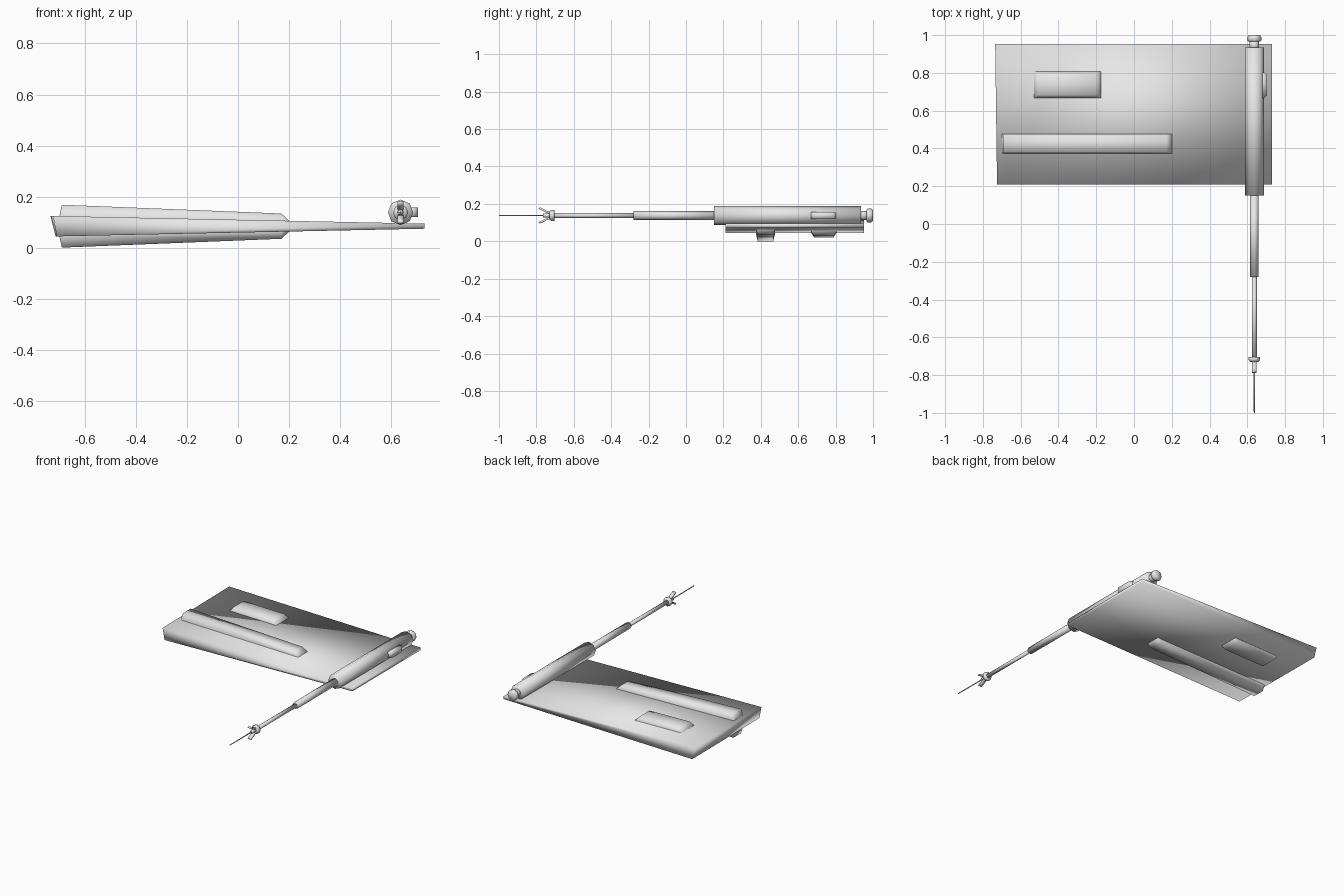
import bpy, bmesh, math

cube = bpy.data.objects.get("Cube")
if cube:
    bpy.data.objects.remove(cube)

grey = bpy.data.materials.new("plain grey")
grey.use_nodes = True
GREY = (0.8, 0.8, 0.8, 1)
grey.diffuse_color = GREY
grey.node_tree.nodes["Principled BSDF"].inputs["Base Color"].default_value = GREY

AXIS_X, AXIS_Z = 0.637, 0.138   # probe centre line
MID_Z = 0.084                   # wing mid plane


def loft(name, rings):
    """Closed smooth body through a list of equal-sized point rings."""
    bm = bmesh.new()
    loops = [[bm.verts.new(p) for p in ring] for ring in rings]
    n = len(loops[0])
    for a, b in zip(loops, loops[1:]):
        for i in range(n):
            j = (i + 1) % n
            bm.faces.new((a[i], a[j], b[j], b[i]))
    bm.faces.new(loops[0])
    bm.faces.new(loops[-1])
    bmesh.ops.recalc_face_normals(bm, faces=bm.faces)
    for f in bm.faces:
        f.smooth = True
    mesh = bpy.data.meshes.new(name)
    bm.to_mesh(mesh)
    bm.free()
    mesh.materials.append(grey)
    obj = bpy.data.objects.new(name, mesh)
    bpy.context.collection.objects.link(obj)
    return obj


def tube(name, profile, sides=8):
    """Round body along y from (y, radius) pairs."""
    turns = [2 * math.pi * i / sides for i in range(sides)]
    return loft(name, [[(AXIS_X + r * math.cos(t), y, AXIS_Z + r * math.sin(t))
                        for t in turns] for y, r in profile])


def skin(x):
    """Half thickness of the tapered wing at x."""
    return 0.04 - 0.03 * (x + 0.73) / 1.46


def fairing(name, y0, y1, stations):
    """Bulge on both wing skins; stations are (x, height over skin, side inset)."""
    rings = []
    for x, rise, inset in stations:
        h = skin(x)
        side = [(y0, -h), (y0 + inset, -h - rise), (y1 - inset, -h - rise), (y1, -h)]
        rings.append([(x, y, MID_Z + z) for y, z in side]
                     + [(x, y, MID_Z - z) for y, z in reversed(side)])
    return loft(name, rings)


# Tapered wing panel with a slightly slanted root
root, tip = skin(-0.73), skin(0.73)
loft("wing_panel", [
    [(-0.725, 0.21, MID_Z + root), (-0.735, 0.953, MID_Z + root),
     (-0.715, 0.953, MID_Z - root), (-0.71, 0.21, MID_Z - root)],
    [(0.73, 0.21, MID_Z + tip), (0.73, 0.953, MID_Z + tip),
     (0.73, 0.953, MID_Z - tip), (0.73, 0.21, MID_Z - tip)]])

# Long and short fairings
fairing("long_fairing", 0.373, 0.477,
        [(-0.70, 0.001, 0.002), (-0.69, 0.0448, 0.01),
         (0.17, 0.028, 0.01), (0.20, 0.001, 0.002)])
fairing("short_fairing", 0.667, 0.807,
        [(-0.53, 0.001, 0.002), (-0.51, 0.027, 0.017),
         (-0.20, 0.027, 0.017), (-0.175, 0.001, 0.002)])

# Stepped probe
tube("probe_housing", [(0.15, 0.05), (0.935, 0.05)])
tube("probe_middle", [(-0.28, 0.023), (0.16, 0.023)])
tube("probe_front", [(-0.71, 0.013), (-0.27, 0.013)])
tube("probe_collar", [(-0.73, 0.022), (-0.72, 0.03), (-0.703, 0.03)])
tube("probe_neck", [(-0.765, 0.01), (-0.72, 0.013)])
tube("probe_needle", [(-1.0, 0.003), (-0.75, 0.004)], 6)
tube("rear_neck", [(0.92, 0.025), (0.972, 0.025)])
tube("rear_cap", [(0.966, 0.031), (0.972, 0.037), (0.99, 0.037), (1.0, 0.029)])

# Curved prongs above and below the needle
path = [(-0.71, 0.012), (-0.74, 0.017), (-0.76, 0.028), (-0.785, 0.04)]
for name, s in (("upper_prong", 1), ("lower_prong", -1)):
    loft(name, [[(AXIS_X + dx, y + dy, AXIS_Z + s * (d + dz))
                 for dx, dy, dz in ((-0.012, -0.003, -0.004), (0.012, -0.003, -0.004),
                                    (0.012, 0.003, 0.004), (-0.012, 0.003, 0.004))]
                for y, d in path])

# Small blister on the outer side of the housing
loft("side_blister", [[(x, y, z) for y, z in ((0.667 + k, 0.119), (0.802 - k, 0.119),
                                              (0.802 - k, 0.157), (0.667 + k, 0.157))]
                      for x, k in ((0.665, 0), (0.69, 0), (0.705, 0.014))])
